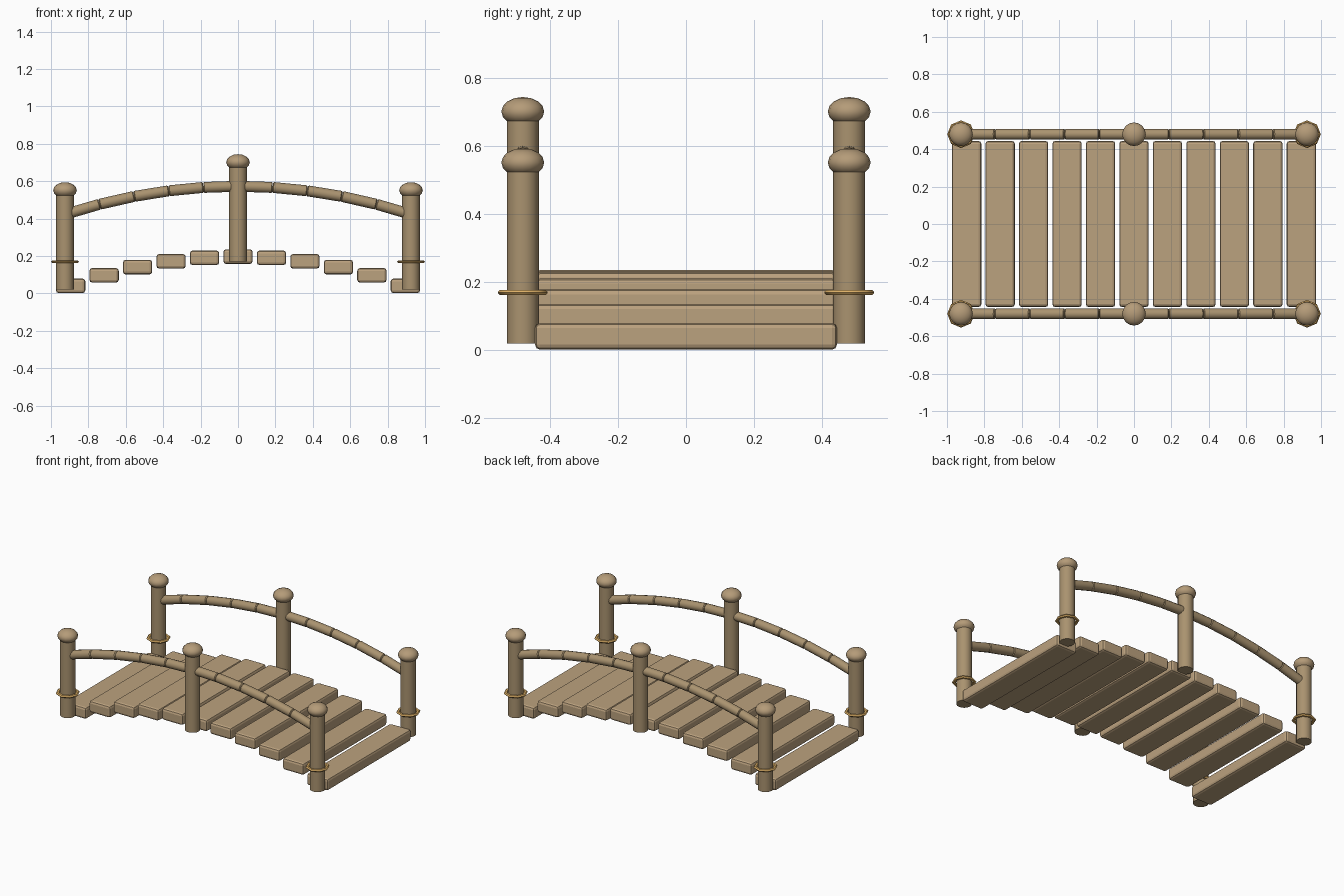
import bpy, math
from mathutils import Vector

if "Cube" in bpy.data.objects:
    bpy.data.objects.remove(bpy.data.objects["Cube"])


def material(name, rgb):
    m = bpy.data.materials.new(name)
    m.diffuse_color = (*rgb, 1)
    m.use_nodes = True
    m.node_tree.nodes["Principled BSDF"].inputs["Base Color"].default_value = m.diffuse_color
    return m


PLANK = material("plank_wood", (0.50, 0.36, 0.21))
POST = material("post_wood", (0.40, 0.29, 0.16))
CAP = material("cap_wood", (0.46, 0.33, 0.19))
ROPE = material("golden_rope", (0.75, 0.45, 0.14))


def finish(name, mat, smooth=True):
    ob = bpy.context.object
    ob.name = name
    ob.data.materials.append(mat)
    if smooth:
        bpy.ops.object.shade_smooth_by_angle(angle=math.radians(50))
    return ob


def bevel(ob, width, segments):
    b = ob.modifiers.new("bevel", 'BEVEL')
    b.width = width
    b.segments = segments
    b.limit_method = 'ANGLE'


def deck_z(x):
    return 0.197 - 0.156 * (x / 0.895) ** 2


def rail_z(x):
    return 0.573 - 0.15 * (x / 0.925) ** 2


# arched deck of separate planks
for i in range(11):
    x = (i - 5) * 0.179
    bpy.ops.mesh.primitive_cube_add(size=1, location=(x, 0, deck_z(x)))
    ob = bpy.context.object
    ob.scale = (0.157, 0.888, 0.078)
    bpy.ops.object.transform_apply(location=False, rotation=False, scale=True)
    bevel(finish("plank", PLANK, False), 0.015, 2)

for side in (-1, 1):
    y = 0.48 * side
    # posts with flattened round caps
    for x, base in ((-0.925, 0.02), (0, 0.17), (0.925, 0.02)):
        bpy.ops.mesh.primitive_cylinder_add(vertices=16, radius=0.047, depth=0.53,
                                            location=(x, y, base + 0.265))
        finish("post", POST)
        bpy.ops.mesh.primitive_uv_sphere_add(segments=16, ring_count=8, radius=0.063,
                                             location=(x, y, base + 0.532))
        bpy.context.object.scale.z = 0.68
        finish("post_cap", CAP)
        # rope binding on the end posts
        if x:
            bpy.ops.mesh.primitive_torus_add(major_segments=8, minor_segments=6,
                                             major_radius=0.062, minor_radius=0.012,
                                             location=(x, y, 0.17))
            bpy.context.object.scale.z = 0.7
            finish("rope_binding", ROPE)

    # arched handrail made of short round segments
    for i in range(10):
        x0 = -0.925 + 0.185 * i
        a = Vector((x0, y, rail_z(x0)))
        b = Vector((x0 + 0.185, y, rail_z(x0 + 0.185)))
        d = b - a
        bpy.ops.mesh.primitive_cylinder_add(vertices=12, radius=0.029, depth=d.length,
                                            location=(a + b) / 2,
                                            rotation=d.to_track_quat('Z', 'Y').to_euler())
        bevel(finish("handrail_segment", POST), 0.005, 1)
